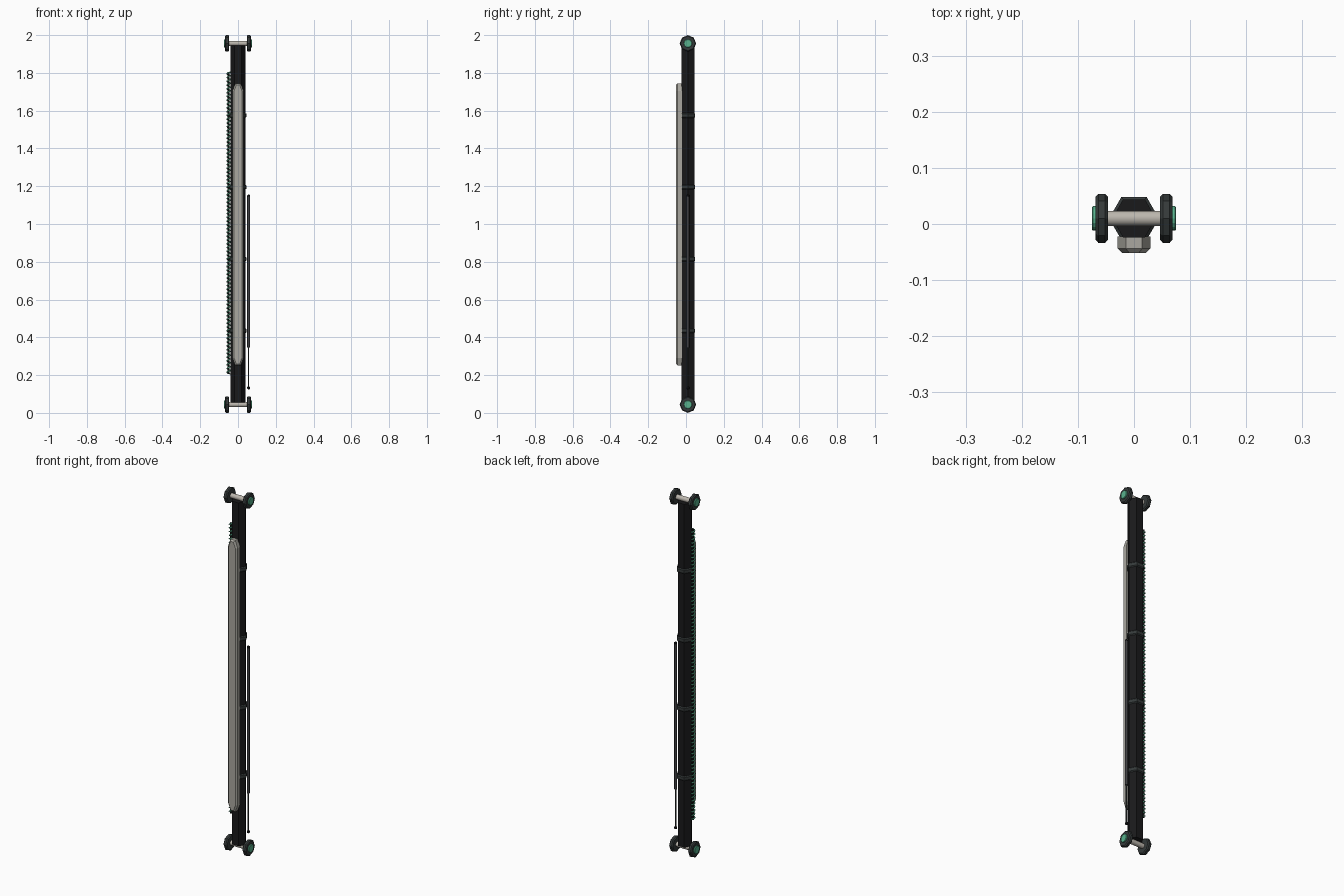
import bpy, bmesh, math
from mathutils import Matrix, Vector

cube = bpy.data.objects.get("Cube")
if cube:
    bpy.data.objects.remove(cube)

CY = 0.01                    # depth of the main axis
ENDS = {"lower": 0.044, "upper": 1.956}


def material(name, rgb):
    m = bpy.data.materials.new(name)
    m.use_nodes = True
    m.diffuse_color = (*rgb, 1)
    m.node_tree.nodes["Principled BSDF"].inputs["Base Color"].default_value = (*rgb, 1)
    return m


black = material("black", (0.010, 0.010, 0.011))
charcoal = material("charcoal", (0.035, 0.042, 0.042))
steel = material("dark steel", (0.05, 0.05, 0.055))
silver = material("warm silver", (0.50, 0.47, 0.42))
grey = material("warm grey", (0.40, 0.39, 0.35))
green = material("green", (0.10, 0.45, 0.27))


def add_object(name, data, mat):
    ob = bpy.data.objects.new(name, data)
    bpy.context.collection.objects.link(ob)
    data.materials.append(mat)
    return ob


def prism(name, mat, loc, radius, length, sides, axis="Z", turn=0.0, bevel=0.0, smooth=False):
    """Closed prism centred on loc and running along one axis."""
    bm = bmesh.new()
    rot = Matrix.Rotation(math.pi / 2, 4, "Y") if axis == "X" else Matrix()
    bmesh.ops.create_cone(bm, cap_ends=True, segments=sides, radius1=radius,
                          radius2=radius, depth=length,
                          matrix=Matrix.Translation(loc) @ rot @ Matrix.Rotation(turn, 4, "Z"))
    if bevel:
        rims = [e for f in bm.faces if len(f.verts) == sides for e in f.edges]
        bmesh.ops.bevel(bm, geom=rims, offset=bevel, segments=1, affect="EDGES")
    me = bpy.data.meshes.new(name)
    bm.to_mesh(me)
    bm.free()
    ob = add_object(name, me, mat)
    if smooth:
        bpy.ops.object.select_all(action="DESELECT")
        ob.select_set(True)
        bpy.context.view_layer.objects.active = ob
        bpy.ops.object.shade_smooth_by_angle(angle=math.radians(40))
    return ob


# Six-sided main beam with its corners facing left and right
HEX_TURN = math.pi / 2
prism("beam", black, (0, CY, 1.0), 0.039, 1.89, 6, turn=HEX_TURN)

# Clamping bands
for i in range(4):
    prism(f"band_{i + 1}", charcoal, (0, CY, 0.435 + 0.38 * i), 0.0445, 0.026, 6,
          turn=HEX_TURN, bevel=0.005)

# Axle, wheels and hubs at each end
for end, z in ENDS.items():
    prism(f"{end}_axle", silver, (0, CY, z), 0.0134, 0.11, 20, axis="X", smooth=True)
    for side, s in (("left", 1), ("right", -1)):
        prism(f"{end}_{side}_wheel", charcoal, (s * 0.0575, CY, z), 0.0437, 0.022, 8,
              axis="X", bevel=0.005)
        prism(f"{end}_{side}_hub", green, (s * 0.0705, CY, z), 0.022, 0.009, 16,
              axis="X", bevel=0.002)

# Front plate: a bar with narrowed ends and chamfered front edges
bm = bmesh.new()
outline = [(-0.014, 0.25), (0.014, 0.25), (0.029, 0.29), (0.029, 1.705),
           (0.014, 1.745), (-0.014, 1.745), (-0.029, 1.705), (-0.029, 0.29)]
base = bm.faces.new([bm.verts.new((x, -0.022, z)) for x, z in outline])
moved = bmesh.ops.extrude_face_region(bm, geom=[base])["geom"]
bmesh.ops.translate(bm, verts=[g for g in moved if isinstance(g, bmesh.types.BMVert)],
                    vec=Vector((0, -0.03, 0)))
front = [e for e in bm.edges if all(v.co.y < -0.05 for v in e.verts)]
bmesh.ops.bevel(bm, geom=front, offset=0.008, segments=1, affect="EDGES")
bmesh.ops.recalc_face_normals(bm, faces=bm.faces)
plate_mesh = bpy.data.meshes.new("front_plate")
bm.to_mesh(plate_mesh)
bm.free()
add_object("front_plate", plate_mesh, grey)

# Piston along the left side
PX = 0.056
prism("piston_cylinder", steel, (PX, CY, 0.745), 0.0075, 0.80, 12, smooth=True)
prism("piston_rod", charcoal, (PX, CY, 0.24), 0.0035, 0.22, 8, smooth=True)
for name, z in (("piston_lower_end", 0.132), ("piston_upper_end", 1.148)):
    prism(name, black, (PX, CY, z), 0.0075, 0.014, 10, bevel=0.003)

# Coiled line along the right side, wound on a dark core
SX, TURNS, STEPS = -0.05, 80, 10
prism("coil_core", black, (SX, CY, 1.005), 0.006, 1.6, 8)
coil = bpy.data.curves.new("coil", "CURVE")
coil.dimensions = "3D"
coil.bevel_depth = 0.0035
coil.bevel_resolution = 0
coil.use_fill_caps = True
path = coil.splines.new("POLY")
path.points.add(TURNS * STEPS)
for i, p in enumerate(path.points):
    a = 2 * math.pi * i / STEPS
    p.co = (SX + 0.0085 * math.cos(a), CY + 0.0085 * math.sin(a),
            0.205 + 1.6 * i / (TURNS * STEPS), 1)
add_object("coil", coil, green)
